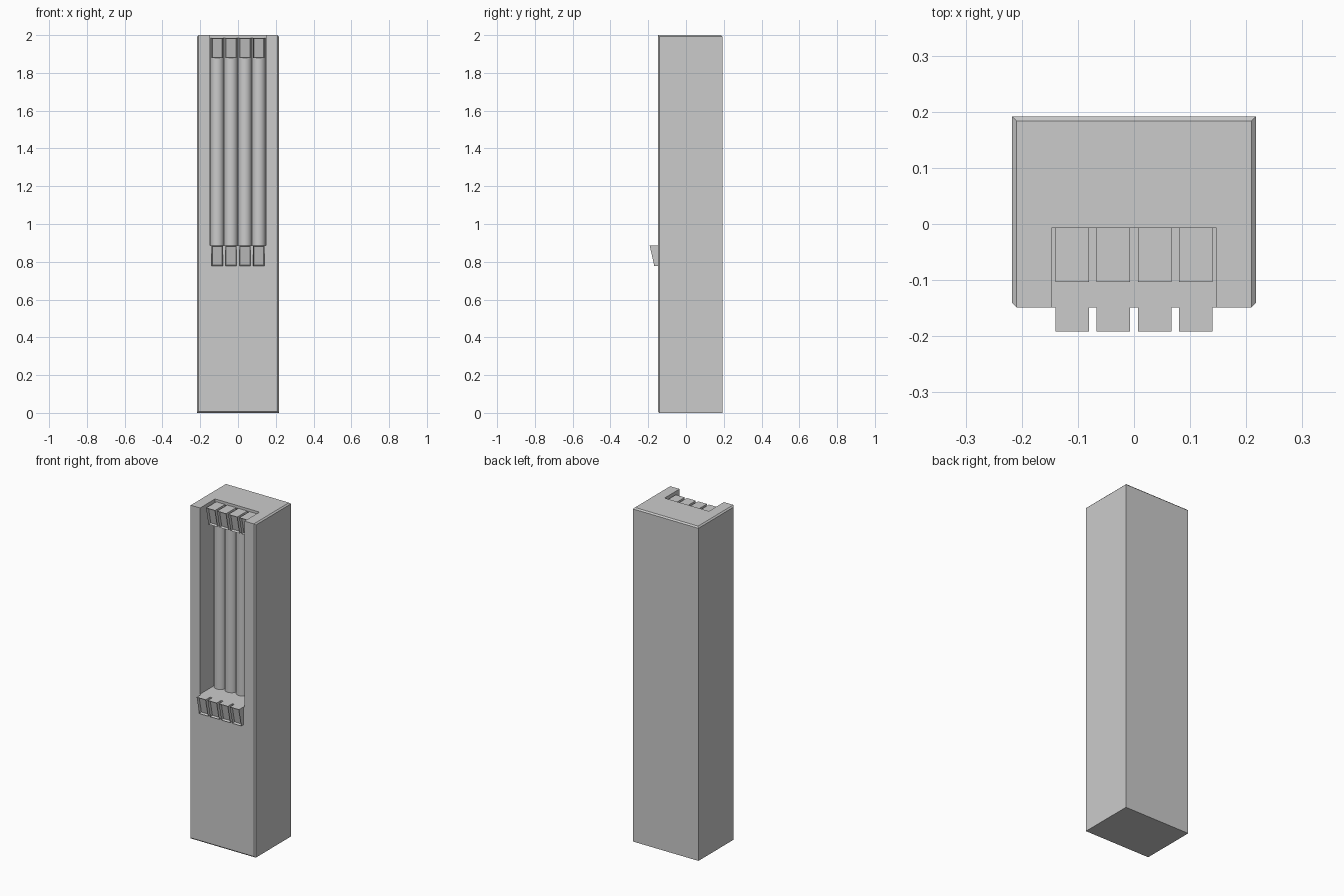
import bpy, bmesh, math
from mathutils import Vector

if "Cube" in bpy.data.objects:
    bpy.data.objects.remove(bpy.data.objects["Cube"])

HX, YF, YB, H = 0.217, -0.149, 0.192, 2.0      # body half width, front, back, height
RX, RY, RZ = 0.147, -0.007, 0.885              # recess half width, back wall, floor
CENTRES = [-0.11, -0.037, 0.037, 0.11]


def finish(bm, name):
    bmesh.ops.recalc_face_normals(bm, faces=bm.faces)
    me = bpy.data.meshes.new(name)
    bm.to_mesh(me)
    bm.free()
    ob = bpy.data.objects.new(name, me)
    bpy.context.collection.objects.link(ob)
    return ob


def box(x0, x1, y0, y1, z0, z1):
    bm = bmesh.new()
    bmesh.ops.create_cube(bm, size=1)
    for v in bm.verts:
        v.co = Vector((x1 if v.co.x > 0 else x0,
                       y1 if v.co.y > 0 else y0,
                       z1 if v.co.z > 0 else z0))
    return bm


# tower body with chamfered front corners, front bottom edge and top rim
bm = box(-HX, HX, YF, YB, 0, H)
edges = []
for e in bm.edges:
    m = (e.verts[0].co + e.verts[1].co) / 2
    front, top, side = m.y < YF + 0.01, m.z > H - 0.01, abs(m.x) > HX - 0.01
    back, bottom = m.y > YB - 0.01, m.z < 0.01
    if (front and side) or (front and bottom) or (top and (side or back)):
        edges.append(e)
bmesh.ops.bevel(bm, geom=edges, offset=0.008, segments=1, affect='EDGES')
body = finish(bm, "tower_body")

# tall front recess, open at the top
cutter = finish(box(-RX, RX, YF - 0.2, RY, RZ, H + 0.2), "recess_cutter")
cutter.hide_render = True
mod = body.modifiers.new("recess", 'BOOLEAN')
mod.operation, mod.solver, mod.object = 'DIFFERENCE', 'EXACT', cutter
bpy.context.view_layer.objects.active = body
bpy.ops.object.modifier_apply(modifier="recess")
bpy.data.objects.remove(cutter)


# half-round vertical tubes on the recess back wall
def tube(x, z0, z1, name, r=0.0365, n=12):
    bm = bmesh.new()
    rows = []
    for i in range(n + 1):
        a = math.pi * i / n
        px, py = x + r * math.cos(a), RY - r * math.sin(a)
        rows.append([bm.verts.new((px, py, z)) for z in (z0, z1)])
    for a, b in zip(rows, rows[1:]):
        bm.faces.new((a[0], b[0], b[1], a[1]))
    bm.normal_update()
    me_flip = [f for f in bm.faces if f.normal.y > 0]
    bmesh.ops.reverse_faces(bm, faces=me_flip)
    for f in bm.faces:
        f.smooth = True
    me = bpy.data.meshes.new(name)
    bm.to_mesh(me)
    bm.free()
    bpy.context.collection.objects.link(bpy.data.objects.new(name, me))


# sloped bracket with a hollowed front face
def bracket(x, y_top, y_bottom, y_back, z_top, name, height=0.107, hw=0.0295):
    bm = box(x - hw, x + hw, y_top, y_back, z_top - height, z_top)
    for v in bm.verts:
        if v.co.y < y_back - 1e-4 and v.co.z < z_top - 0.01:
            v.co.y = y_bottom
    bm.normal_update()
    face = min(bm.faces, key=lambda f: f.normal.y)
    bmesh.ops.inset_region(bm, faces=[face], thickness=0.006)
    bmesh.ops.translate(bm, verts=list(face.verts), vec=(0, 0.016, 0))
    finish(bm, name)


for i, x in enumerate(CENTRES, 1):
    tube(x, RZ, 1.985, f"tube_{i}")
    bracket(x, -0.103, -0.08, RY + 0.002, 1.985, f"upper_bracket_{i}")
    bracket(x, -0.192, -0.168, YF + 0.002, RZ, f"lower_bracket_{i}")
